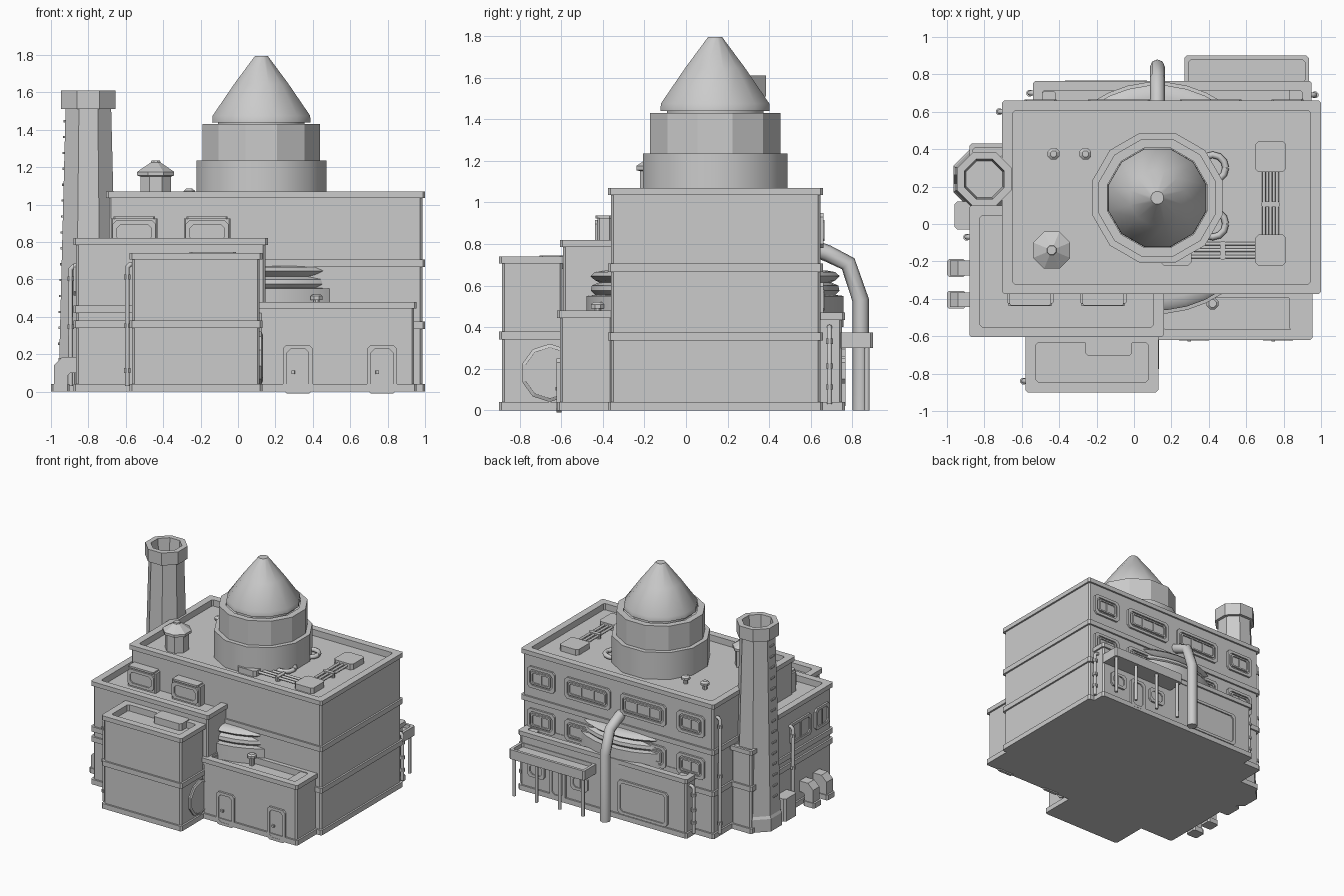
import bpy, bmesh, math
from mathutils import Matrix, Vector

if "Cube" in bpy.data.objects:
    bpy.data.objects.remove(bpy.data.objects["Cube"])


def finish(name, bm, mat=None, smooth=False):
    bmesh.ops.recalc_face_normals(bm, faces=bm.faces)
    me = bpy.data.meshes.new(name)
    bm.to_mesh(me)
    bm.free()
    ob = bpy.data.objects.new(name, me)
    bpy.context.collection.objects.link(ob)
    if mat:
        me.transform(mat)
    if smooth:
        bpy.ops.object.select_all(action='DESELECT')
        ob.select_set(True)
        bpy.context.view_layer.objects.active = ob
        bpy.ops.object.shade_smooth_by_angle(angle=math.radians(38))
    return ob


def loft(bm, rings):
    """Join closed point rings into one capped shell."""
    vs = [[bm.verts.new(p) for p in r] for r in rings]
    n = len(vs[0])
    for a, b in zip(vs, vs[1:]):
        for i in range(n):
            bm.faces.new((a[i], a[(i + 1) % n], b[(i + 1) % n], b[i]))
    bm.faces.new(vs[0][::-1])
    bm.faces.new(vs[-1])


def rect_loft(name, x0, x1, y0, y1, profile, c=.012, mat=None):
    """Chamfered rectangle swept through (outward offset, height) steps."""
    rings = []
    for o, z in profile:
        a, b, d, e = x0 - o, x1 + o, y0 - o, y1 + o
        rings.append([(a + c, d, z), (b - c, d, z), (b, d + c, z), (b, e - c, z),
                      (b - c, e, z), (a + c, e, z), (a, e - c, z), (a, d + c, z)])
    bm = bmesh.new()
    loft(bm, rings)
    return finish(name, bm, mat)


def block(name, x0, x1, y0, y1, h, bands=(), base=True, rim=.055, depth=.05):
    """Building volume with plinth, wall bands and a sunken roof."""
    w = -.014
    p = [(0, 0), (0, .04), (w, .04)] if base else [(w, 0)]
    for z in bands:
        p += [(w, z - .02), (0, z - .02), (0, z + .02), (w, z + .02)]
    p += [(w, h - .035), (0, h - .035), (0, h), (-rim, h), (-rim, h - depth)]
    return rect_loft(name, x0, x1, y0, y1, p)


def box(name, x0, x1, y0, y1, z0, z1, c=.008):
    return rect_loft(name, x0, x1, y0, y1, [(0, z0), (0, z1)], c)


def lathe(name, cx, cy, profile, n, smooth=False):
    rings = [[(cx + r * math.cos(math.tau * (i + .5) / n), cy + r * math.sin(math.tau * (i + .5) / n), z)
              for i in range(n)] for r, z in profile]
    bm = bmesh.new()
    loft(bm, rings)
    return finish(name, bm, smooth=smooth)


def pipe(name, pts, r):
    cu = bpy.data.curves.new(name, 'CURVE')
    cu.dimensions = '3D'
    cu.bevel_depth, cu.bevel_resolution, cu.use_fill_caps = r, 2, True
    s = cu.splines.new('POLY')
    s.points.add(len(pts) - 1)
    for q, p in zip(s.points, pts):
        q.co = (*p, 1)
    ob = bpy.data.objects.new(name, cu)
    bpy.context.collection.objects.link(ob)


def facing(loc, normal):
    n, up = Vector(normal), Vector((0, 0, 1))
    m = Matrix((up.cross(n), up, n)).transposed().to_4x4()
    m.translation = loc
    return m


def panel(name, loc, normal, w, h, mullions=0, frame=.022, c=.02):
    """Framed recess on a wall, used for windows and doors."""
    m = facing(loc, normal)
    rect_loft(name, -w / 2, w / 2, -h / 2, h / 2,
              [(0, -.01), (0, .013), (-frame, .013), (-frame, .003)], c, m)
    for i in range(mullions):
        x = (i + 1) * w / (mullions + 1) - w / 2
        rect_loft(name + "_mullion", x - .007, x + .007, -h / 2 + frame, h / 2 - frame,
                  [(0, 0), (0, .010)], .002, m)


# main building volumes
block("main_hall", -.705, 1, -.375, .66, 1.07, (.355, .685))
block("left_wing", -.88, .16, -.605, .10, .82, (.36, .44))
block("front_bay", -.58, .13, -.90, -.58, .74, (.36,))
block("front_annex", .10, .955, -.62, -.34, .48)
block("back_annex", -.54, .95, .60, .765, .47, rim=.05)
block("chimney_pillar", -.88, -.68, .34, .43, .66, (.355,), rim=.02, depth=.01)

# big tank bulging out of front and back, roof drums and cone
lathe("tank", .125, .14, [(.62, .40), (.62, .55), (.58, .555), (.60, .575), (.595, .60), (.56, .615),
      (.58, .625), (.602, .645), (.58, .665), (.54, .672)], 36, True)
lathe("lower_drum", .125, .14, [(.36, 1.0), (.36, 1.235), (.32, 1.235)], 12, True)
lathe("upper_drum", .125, .14, [(.325, 1.22), (.325, 1.43), (.275, 1.43), (.275, 1.41)], 12)
lathe("cone_roof", .125, .14, [(.24, 1.40), (.24, 1.44), (.272, 1.44), (.27, 1.475), (.15, 1.645), (.035, 1.795)], 12, True)

# chimney with collar, hollow cap and rungs
lathe("chimney", -.80, .24, [(.18, 0), (.18, .10), (.17, .12), (.132, 1.51), (.157, 1.51),
      (.157, 1.61), (.115, 1.61), (.105, 1.50)], 8)
for i in range(15):
    z = .25 + i * .085
    xl = -.80 - (.17 - .027 * z) * .924
    box("chimney_rung", xl - .012, xl + .02, .215, .265, z, z + .012, .002)

# roof vents
lathe("roof_vent", -.44, -.14, [(.088, 1.0), (.088, 1.15), (.107, 1.155), (.107, 1.175), (.028, 1.225), (.025, 1.235)], 8)
for x in (-.43, -.26):
    lathe("small_vent", x, .375, [(.018, 1.0), (.018, 1.05), (.034, 1.055), (.034, 1.072), (.018, 1.085)], 8)

# roof service boxes linked by triple pipes
for x, y in ((.73, .36), (.73, -.14), (.225, -.14)):
    box("service_box", x - .083, x + .083, y - .083, y + .083, 1.0, 1.066, .018)
for d in (-.035, 0, .035):
    pipe("roof_pipe", [(.73 + d, -.08, 1.045), (.73 + d, .30, 1.045)], .010)
    pipe("roof_pipe", [(.27, -.14 + d, 1.045), (.67, -.14 + d, 1.045)], .010)
box("pipe_clamp", .68, .78, .09, .12, 1.01, 1.058)
box("pipe_clamp", .46, .49, -.19, -.09, 1.01, 1.058)
for y in (0, .30):
    pipe("drum_loop", [(.42 + .07 * math.cos(a * math.tau / 12), y + .07 * math.sin(a * math.tau / 12), 1.045)
                       for a in range(13)], .018)

# dormer vents and low roof boxes
for x in (-.555, -.165):
    box("dormer_vent", x - .125, x + .125, -.425, -.36, .77, .925)
    box("dormer_lid", x - .11, x + .11, -.435, -.36, .922, .937)
    panel("dormer_panel", (x, -.425, .85), (0, -1, 0), .23, .13)
box("bay_roof_box", -.26, -.01, -.705, -.59, .68, .745, .015)
box("annex_roof_box", .83, .90, -.565, -.36, .42, .475)
box("back_roof_box", .83, .90, .66, .72, .41, .46)
box("back_roof_box", -.49, -.42, .65, .71, .41, .46)
lathe("annex_vent", .42, -.425, [(.018, .42), (.018, .49), (.034, .49), (.034, .51), (.022, .52)], 8)

# back windows
for z in (.53, .865):
    for x, w, n in ((.82, .24, 1), (.41, .40, 2), (-.08, .40, 2), (-.50, .24, 1)):
        panel("back_window", (x, .648, z), (0, 1, 0), w, .17, 0)
        panel("back_window_inner", (x, .653, z), (0, 1, 0), w - .07, .10, n, .012, .01)
panel("wing_window", (-.867, -.20, .60), (-1, 0, 0), .26, .17, 1)
panel("wing_window", (-.867, -.47, .60), (-1, 0, 0), .18, .17, 1)

# doors with handles
for x in (.32, .77):
    panel("front_door", (x, -.609, .12), (0, -1, 0), .16, .26)
    box("door_handle", x - .035, x - .015, -.628, -.60, .095, .112, .002)
panel("loading_door", (-.15, .753, .18), (0, 1, 0), .44, .27)
panel("back_door", (.60, .753, .14), (0, 1, 0), .14, .24)
panel("back_side_window", (.79, .753, .19), (0, 1, 0), .15, .12, 1)
panel("back_side_window", (.41, .753, .19), (0, 1, 0), .15, .12, 1)

# round hatch on the front bay
hatch = lathe("round_hatch", 0, 0, [(.14, -.01), (.14, .010), (.122, .018), (.122, .010)], 10)
hatch.data.transform(facing((.116, -.655, .18), (1, 0, 0)))

# back canopy and posts
rect_loft("canopy", .27, .935, .735, .90, [(0, .30), (0, .375), (-.022, .375), (-.022, .345)])
for x in (.30, .505, .71, .905):
    pipe("canopy_post", [(x, .87, 0), (x, .87, .32)], .013)

# large back pipe
pipe("back_pipe", [(.125, .60, .785), (.125, .68, .755), (.125, .78, .705), (.125, .84, .53), (.125, .84, 0)], .04)

# drain pipes with couplings; each bends into its wall at the top
for x, y, h, dx, dy in ((-.592, -.84, .68, .05, 0), (-.895, -.07, .67, .05, 0), (-.72, .60, .95, .05, 0),
                        (-.558, .70, .40, .05, 0), (.968, .69, .40, -.05, 0)):
    pipe("drain_pipe", [(x, y, .03), (x, y, h - .015), (x + dx * .3, y, h), (x + dx, y, h)], .013)
    for z in (.10, h * .5, h - .08):
        lathe("pipe_coupling", x, y, [(.019, z), (.019, z + .025)], 8)

# left side ducts and utility box
box("utility_box", -.96, -.86, -.03, .12, 0, .18, .015)
for y in (-.235, -.405):
    outline = [(-.86, .185), (-.94, .185), (-.985, .14), (-.985, .02), (-.91, .02), (-.91, .085), (-.895, .10), (-.86, .10)]
    bm = bmesh.new()
    loft(bm, [[(px, y + s * .04, pz) for px, pz in outline] for s in (-1, 1)])
    finish("elbow_duct", bm)
    box("duct_foot", -1, -.90, y - .048, y + .048, 0, .04, .012)
